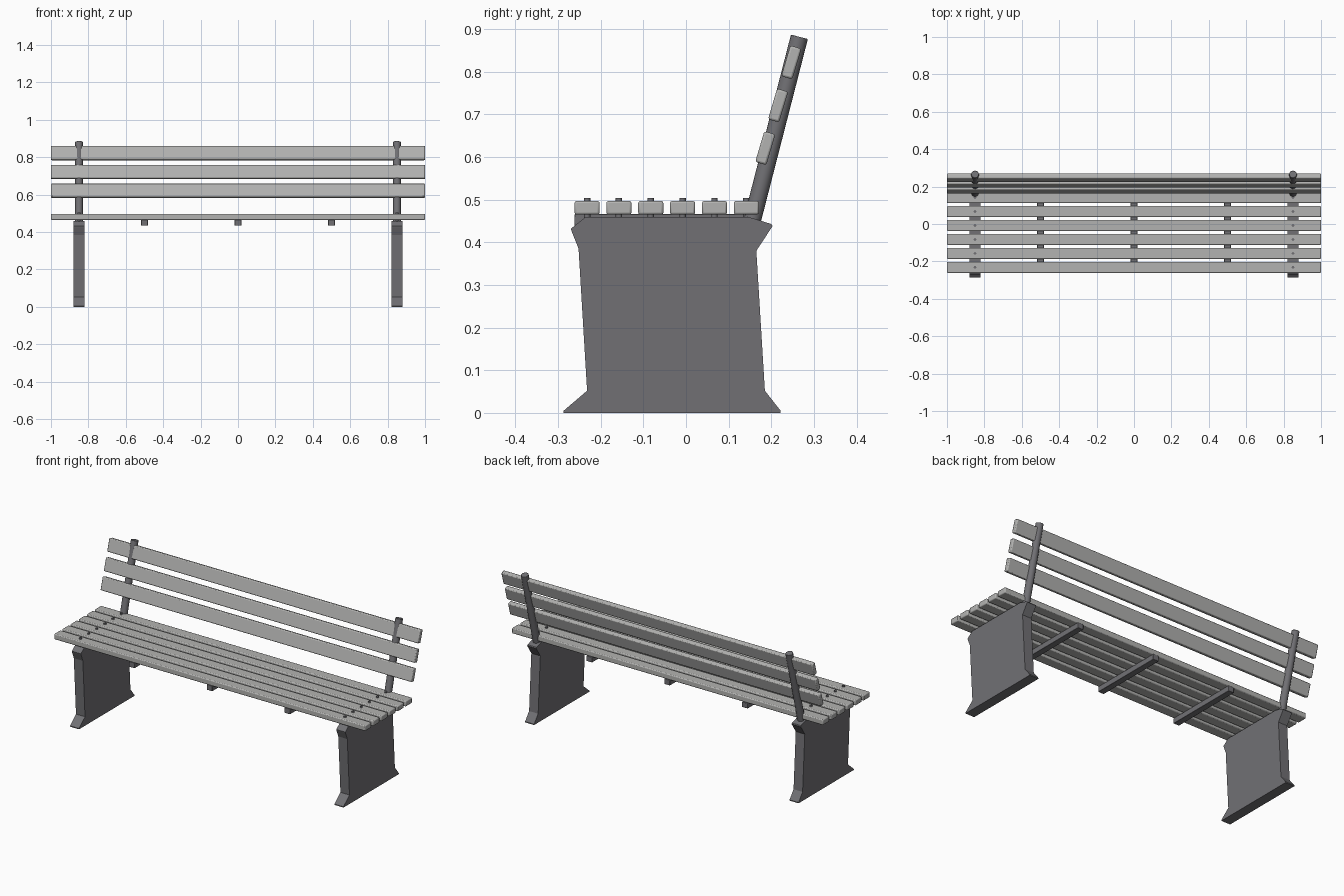
import bpy, bmesh, math
from mathutils import Matrix, Vector

if "Cube" in bpy.data.objects:
    bpy.data.objects.remove(bpy.data.objects["Cube"])


def material(name, rgb):
    m = bpy.data.materials.new(name)
    m.diffuse_color = (*rgb, 1)
    m.use_nodes = True
    m.node_tree.nodes["Principled BSDF"].inputs["Base Color"].default_value = m.diffuse_color
    return m


slat_mat = material("light_grey_slats", (0.45, 0.45, 0.44))
metal_mat = material("dark_grey_metal", (0.165, 0.163, 0.175))


def finish(name, bm, mat, bevel=0.0, smooth=False):
    bmesh.ops.recalc_face_normals(bm, faces=bm.faces)
    me = bpy.data.meshes.new(name)
    bm.to_mesh(me)
    bm.free()
    me.materials.append(mat)
    ob = bpy.data.objects.new(name, me)
    bpy.context.collection.objects.link(ob)
    if bevel:
        mod = ob.modifiers.new("rounded_edges", 'BEVEL')
        mod.width = bevel
        mod.segments = 2
        mod.limit_method = 'ANGLE'
        mod.angle_limit = math.radians(25)
    if smooth:
        bpy.ops.object.select_all(action='DESELECT')
        ob.select_set(True)
        bpy.context.view_layer.objects.active = ob
        bpy.ops.object.shade_smooth_by_angle(angle=math.radians(40))
    return ob


def box(name, center, size, mat, bevel, tilt=0.0):
    bm = bmesh.new()
    bmesh.ops.create_cube(bm, size=1)
    bm.transform(Matrix.Translation(center) @ Matrix.Rotation(tilt, 4, 'X')
                 @ Matrix.Diagonal((*size, 1)))
    return finish(name, bm, mat, bevel, True)


def rod(name, start, end, radius, sides, mat, bevel=0.0):
    a, b = Vector(start), Vector(end)
    bm = bmesh.new()
    bmesh.ops.create_cone(bm, cap_ends=True, segments=sides,
                          radius1=radius, radius2=radius, depth=(b - a).length)
    rot = (b - a).to_track_quat('Z', 'Y').to_matrix().to_4x4()
    bm.transform(Matrix.Translation((a + b) / 2) @ rot)
    return finish(name, bm, mat, bevel, True)


# seat slats
seat_y = [-0.232 + 0.0747 * i for i in range(6)]
for i, y in enumerate(seat_y):
    box(f"seat_slat_{i + 1}", (0, y, 0.481), (2, 0.059, 0.032), slat_mat, 0.005)

# backrest slats, leaning backwards
for i, (y, z) in enumerate([(0.186, 0.621), (0.216, 0.721), (0.247, 0.822)]):
    box(f"back_slat_{i + 1}", (0, y, z), (2, 0.027, 0.075), slat_mat, 0.005,
        math.radians(-16.5))

# cross bars under the seat
for i, x in enumerate((-0.5, 0, 0.5)):
    box(f"cross_bar_{i + 1}", (x, -0.044, 0.4505), (0.036, 0.436, 0.031),
        metal_mat, 0.002)

# slab leg outline as (y, z)
leg_profile = [(-0.287, 0), (0.222, 0), (0.222, 0.005), (0.185, 0.052),
               (0.165, 0.38), (0.203, 0.438), (0.2, 0.443), (0.145, 0.46),
               (-0.235, 0.46), (-0.27, 0.432), (-0.268, 0.425),
               (-0.252, 0.385), (-0.232, 0.052), (-0.287, 0.005)]
for side, x in (("left", -0.85), ("right", 0.85)):
    bm = bmesh.new()
    face = bm.faces.new([bm.verts.new((x - 0.029, y, z)) for y, z in leg_profile])
    ext = bmesh.ops.extrude_face_region(bm, geom=[face])
    bmesh.ops.translate(bm, vec=(0.058, 0, 0),
                        verts=[v for v in ext["geom"] if isinstance(v, bmesh.types.BMVert)])
    finish(f"{side}_leg", bm, metal_mat)

    # backrest post
    rod(f"{side}_back_post", (x, 0.155, 0.45), (x, 0.266, 0.882), 0.0205, 16,
        metal_mat, 0.002)

    # bolts through the seat slats
    for i, y in enumerate(seat_y):
        rod(f"{side}_bolt_{i + 1}", (x, y, 0.455), (x, y, 0.504), 0.0075, 10, metal_mat)
